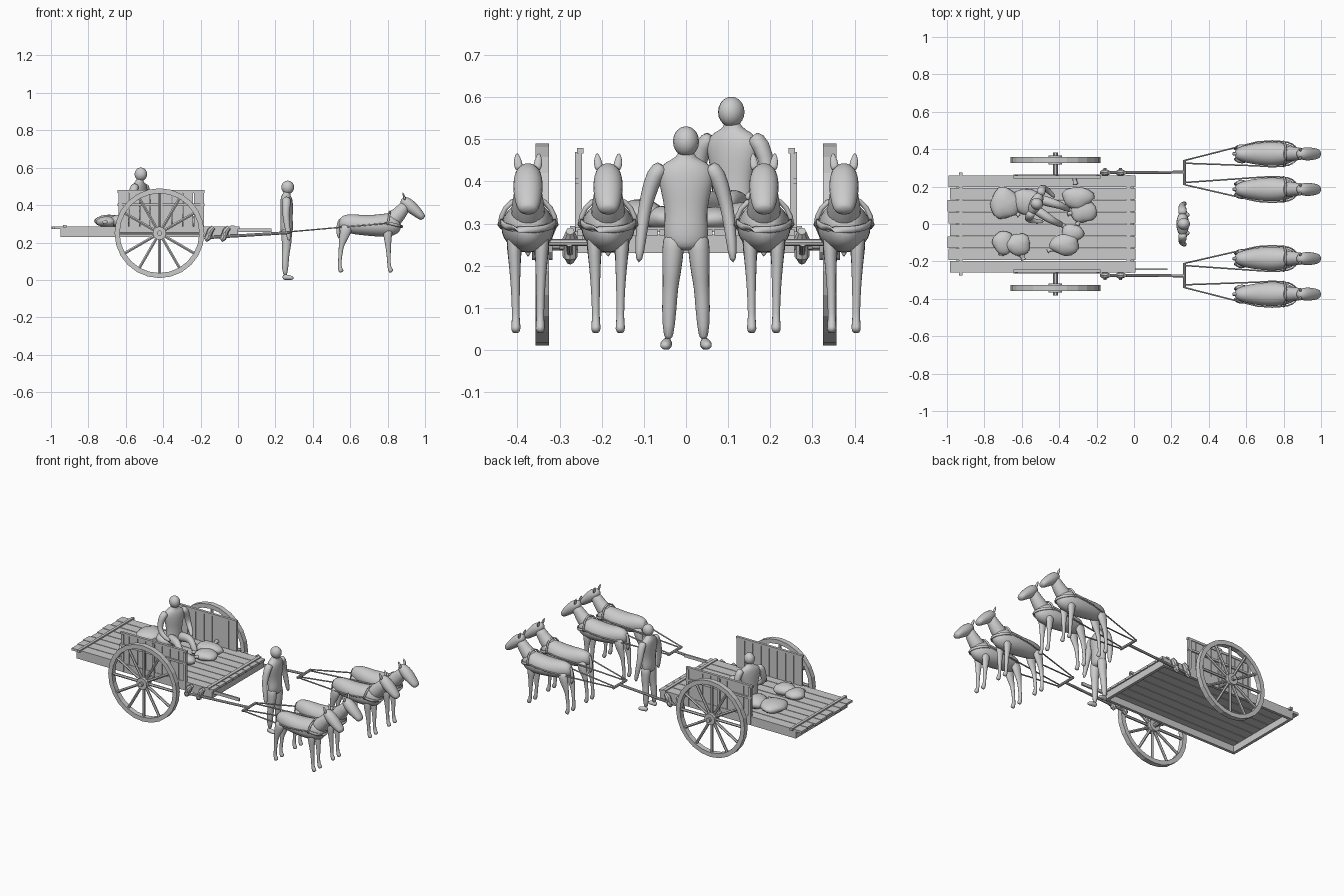
import bpy, bmesh, math, random
from mathutils import Vector, Matrix

random.seed(4)
I4 = Matrix.Identity(4)


def finish(name, bm, M=I4, smooth=False, sub=0):
    bmesh.ops.recalc_face_normals(bm, faces=bm.faces)
    bm.transform(M)
    me = bpy.data.meshes.new(name)
    bm.to_mesh(me)
    bm.free()
    if smooth:
        me.shade_smooth()
    ob = bpy.data.objects.new(name, me)
    bpy.context.collection.objects.link(ob)
    if sub:
        ob.modifiers.new("round", 'SUBSURF').levels = sub
    return ob


def box(name, lo, hi, M=I4):
    lo, hi = Vector(lo), Vector(hi)
    bm = bmesh.new()
    bmesh.ops.create_cube(bm, size=1)
    for v in bm.verts:
        v.co = Vector([(a + b) / 2 + c * (b - a) for a, b, c in zip(lo, hi, v.co)])
    return finish(name, bm, M)


def tube(name, rows, sides=10, M=I4, smooth=True, sub=1):
    """Loft of elliptical rings; row = x, y, z, half width, half depth."""
    bm = bmesh.new()
    pts = [Vector(r[:3]) for r in rows]
    rings = []
    for i, r in enumerate(rows):
        t = (pts[min(i + 1, len(pts) - 1)] - pts[max(i - 1, 0)]).normalized()
        ref = Vector((0, 1, 0)) if abs(t.y) < 0.9 else Vector((1, 0, 0))
        u = (ref - t * ref.dot(t)).normalized()
        v = t.cross(u)
        rings.append([bm.verts.new(pts[i] + u * r[3] * math.cos(a) + v * r[4] * math.sin(a))
                      for a in (math.tau * k / sides for k in range(sides))])
    for a, b in zip(rings, rings[1:]):
        for k in range(sides):
            bm.faces.new((a[k], a[(k + 1) % sides], b[(k + 1) % sides], b[k]))
    bm.faces.new(rings[0])
    bm.faces.new(rings[-1])
    return finish(name, bm, M, smooth, sub)


def rod(name, a, b, r, sides=8):
    return tube(name, [(*a, r, r), (*b, r, r)], sides, smooth=False, sub=0)


def strap(name, pts, r=0.004):
    return tube(name, [(*p, r, r) for p in pts], 6, sub=0)


def ellipsoid(name, c, size, M=I4, lump=0.0):
    bm = bmesh.new()
    bmesh.ops.create_uvsphere(bm, u_segments=16, v_segments=10, radius=1)
    p = random.uniform(0, 6)
    for v in bm.verts:
        a = math.atan2(v.co.y, v.co.x)
        k = 1 + lump * (math.sin(3 * a + p) + 0.6 * math.sin(5 * a + 2 * p + 3 * v.co.z))
        v.co = Vector((c[0] + v.co.x * size[0] * k, c[1] + v.co.y * size[1] * k, c[2] + v.co.z * size[2]))
    return finish(name, bm, M, True)


def wheel(y):
    # square-section rim, spokes, hub and stub axle
    c, n = Vector((-0.42, y, 0.25)), 24
    bm = bmesh.new()
    rings = []
    for k in range(n):
        a = math.tau * k / n
        rings.append([bm.verts.new(c + Vector((r * math.cos(a), d, r * math.sin(a))))
                      for r, d in ((0.24, -.016), (0.24, .016), (0.213, .016), (0.213, -.016))])
    for k in range(n):
        p, q = rings[k], rings[(k + 1) % n]
        for j in range(4):
            bm.faces.new((p[j], p[(j + 1) % 4], q[(j + 1) % 4], q[j]))
    finish("wheel_rim", bm)
    for k in range(12):
        d = Vector((math.cos(math.tau * k / 12), 0, math.sin(math.tau * k / 12)))
        rod("wheel_spoke", c + d * 0.025, c + d * 0.218, 0.0085, 6)
    s = math.copysign(1, y)
    rod("wheel_hub", c - Vector((0, 0.024, 0)), c + Vector((0, 0.024, 0)), 0.036, 12)
    rod("axle", (-0.42, s * 0.24, 0.25), (-0.42, s * 0.382, 0.25), 0.014, 10)


# Cart bed: planks, cross battens and frame
for k in range(8):
    y = -0.26 + k * 0.065
    box("bed_plank", (-0.985 - 0.006 * (k % 3), y + 0.002, 0.272), (0.008, y + 0.063, 0.286))
box("rear_batten", (-0.935, -0.275, 0.28), (-0.918, 0.275, 0.294))
box("front_batten", (-0.04, -0.262, 0.28), (-0.02, 0.262, 0.292))
for x in (-0.95, -0.018):
    box("end_beam", (x, -0.245, 0.23), (x + 0.018, 0.245, 0.274))

for s in (-1, 1):
    F = Matrix.Diagonal((1, s, 1, 1))
    box("side_beam", (-0.95, 0.24, 0.23), (0, 0.258, 0.274), F)
    # Side panel
    for k in range(8):
        x = -0.64 + k * 0.0575
        box("panel_board", (x + 0.001, 0.247, 0.285), (x + 0.0555, 0.255, 0.47), F)
    for x in (-0.635, -0.42, -0.2):
        box("panel_post", (x, 0.254, 0.235), (x + 0.016, 0.263, 0.47), F)
    box("panel_rail", (-0.645, 0.254, 0.395), (-0.18, 0.264, 0.408), F)
    box("panel_top_rail", (-0.645, 0.243, 0.466), (-0.18, 0.259, 0.48), F)
    wheel(s * 0.341)
    # Draught pole, its clamps and the crossbar
    rod("draught_pole", (-0.18, s * 0.275, 0.225), (0.275, s * 0.277, 0.253), 0.008)
    for x in (-0.155, -0.072):
        tube("pole_clamp", [(x - .02, s * .275, .212, .01, .012), (x - .008, s * .275, .222, .018, .017),
                            (x + .008, s * .275, .265, .018, .017), (x + .024, s * .275, .282, .01, .012)],
             8, smooth=False, sub=0)
        rod("clamp_bolt", (x, s * .25, .245), (x, s * .3, .245), .008)
    rod("crossbar", (0.271, s * 0.208, 0.255), (0.271, s * 0.342, 0.255), 0.008)
box("side_pole", (-0.05, -0.247, 0.255), (0.18, -0.237, 0.274))


def goat(y0):
    M = Matrix.Translation((0, y0, 0))
    tube("goat_body", [(.54, 0, .312, .012, .016), (.552, 0, .308, .034, .04), (.60, 0, .30, .05, .055),
                       (.67, 0, .292, .062, .055), (.74, 0, .29, .067, .06), (.80, 0, .293, .062, .066),
                       (.845, 0, .30, .048, .058), (.87, 0, .305, .025, .03)], 14, M)
    tube("goat_neck", [(.80, 0, .30, .045, .05), (.845, 0, .335, .042, .046), (.88, 0, .375, .034, .035),
                       (.905, 0, .412, .03, .03)], 12, M)
    tube("goat_head", [(.872, 0, .432, .018, .014), (.893, 0, .42, .033, .032), (.925, 0, .39, .038, .036),
                       (.958, 0, .362, .034, .028), (.983, 0, .338, .028, .022), (.993, 0, .328, .018, .014)], 12, M)
    tube("goat_tail", [(.548, 0, .33, .01, .01), (.535, 0, .29, .01, .01), (.535, 0, .25, .013, .012),
                       (.54, 0, .22, .004, .004)], 8, M)
    for s in (-1, 1):
        tube("goat_ear", [(.893, s * .02, .425, .011, .008), (.888, s * .025, .447, .012, .007),
                          (.88, s * .026, .468, .003, .003)], 8, M)
        tube("goat_front_leg", [(.80, s * .034, .29, .022, .035), (.80, s * .032, .22, .017, .022),
                                (.805, s * .03, .16, .012, .013), (.807, s * .029, .075, .009, .009),
                                (.812, s * .029, .06, .012, .013), (.822, s * .029, .04, .013, .017)], 8, M)
        tube("goat_hind_leg", [(.585, s * .03, .30, .025, .04), (.57, s * .033, .24, .02, .03),
                               (.553, s * .031, .19, .013, .016), (.549, s * .029, .15, .011, .012),
                               (.542, s * .029, .08, .009, .009), (.546, s * .029, .06, .012, .013),
                               (.555, s * .029, .04, .013, .017)], 8, M)
        # trace from the crossbar along the flank to the chest
        side = math.copysign(1, y0)
        end = side * (0.34 if abs(y0) > .3 and s == side else
                      0.325 if abs(y0) > .3 else 0.222 if s == side else 0.21)
        strap("trace", [(.271, end, .257), (.66, y0 + s * .064, .291), (.74, y0 + s * .069, .298),
                        (.80, y0 + s * .065, .304)])
    # breast strap and neck strap
    tube("breast_strap", [(.80 + .078 * math.cos(a), .064 * math.sin(a), .305 - .02 * math.cos(a), .004, .009)
                          for a in (math.pi * (k / 10 - .5) for k in range(11))], 6, M, sub=0)
    tube("neck_strap", [(.80 + .012 * math.cos(a), .066 * math.sin(a), .295 + .07 * math.cos(a), .006, .006)
                        for a in (math.pi * (k / 10 - .5) for k in range(11))], 6, M, sub=0)


for y in (-.375, -.185, .185, .375):
    goat(y)


def man(tag, M, seated):
    tube(tag + "_torso", [(0, 0, .235, .035, .024), (0, 0, .255, .054, .034), (0, 0, .29, .054, .036),
                          (0, 0, .33, .05, .032), (0, 0, .38, .062, .036), (0, 0, .425, .072, .034),
                          (-.003, 0, .447, .05, .028), (0, 0, .457, .02, .02), (.003, 0, .48, .018, .018)], 14, M)
    ellipsoid(tag + "_head", (.006, 0, .495), (.034, .031, .036), M)
    for s in (-1, 1):
        if seated:
            arm = [(0, .05, .437), (0, .077, .42), (-.005, .092, .36), (.01, .095, .325), (.05, .085, .30), (.08, .07, .29)]
            leg = [(0, .028, .27), (.05, .035, .28), (.11, .045, .29), (.135, .046, .27), (.155, .045, .24), (.175, .045, .215)]
            foot = [(.165, .22), (.185, .222), (.215, .224), (.232, .222)]
        else:
            arm = [(0, .05, .437), (0, .075, .42), (-.004, .092, .36), (-.003, .1, .325), (.008, .108, .26), (.014, .112, .205)]
            leg = [(0, .027, .28), (0, .031, .24), (0, .034, .18), (-.004, .037, .15), (-.008, .04, .10), (-.008, .042, .015)]
            foot = [(-.022, .012), (-.008, .016), (.02, .012), (.038, .009)]
        tube(tag + "_arm", [(p[0], s * p[1], p[2], r, r * 1.1) for p, r in
                            zip(arm, (.022, .023, .018, .016, .014, .008))], 10, M)
        tube(tag + "_leg", [(p[0], s * p[1], p[2], r, r * 1.1) for p, r in
                            zip(leg, (.027, .028, .023, .019, .019, .012))], 10, M)
        tube(tag + "_foot", [(x, s * (.045 + max(0, i - 1) * .003), z, w, h) for i, ((x, z), w, h) in
                             enumerate(zip(foot, (.011, .014, .016, .01), (.013, .017, .013, .009)))], 8, M)


# Walking man ahead of the cart, seated driver on the load
man("walker", Matrix.Translation((.26, 0, 0)), False)
man("driver", Matrix.Translation((-.525, .11, .07)) @ Matrix.Rotation(math.radians(-25), 4, 'Z'), True)

# Lumpy sacks with tied necks: x, y, z, half sizes, neck direction
for x, y, z, a, b, h, d in ((-.69, .11, .315, .08, .085, .034, -40), (-.57, .12, .315, .08, .07, .038, 170),
                            (-.30, .14, .315, .085, .06, .036, 100), (-.27, .07, .31, .07, .065, .03, 190),
                            (-.70, -.10, .31, .055, .065, .03, -100), (-.62, -.11, .315, .07, .06, .034, -70),
                            (-.37, -.11, .318, .08, .06, .04, 200), (-.33, -.05, .312, .06, .05, .03, 60)):
    ellipsoid("sack", (x, y, z), (a, b, h), lump=.07)
    u = Vector((math.cos(math.radians(d)), math.sin(math.radians(d)), 0))
    tube("sack_neck", [(*(Vector((x, y, z)) + u * (a * f)), r, r * .8) for f, r in
                       ((.8, .022), (1.05, .01), (1.15, .011), (1.28, .022))], 8)
